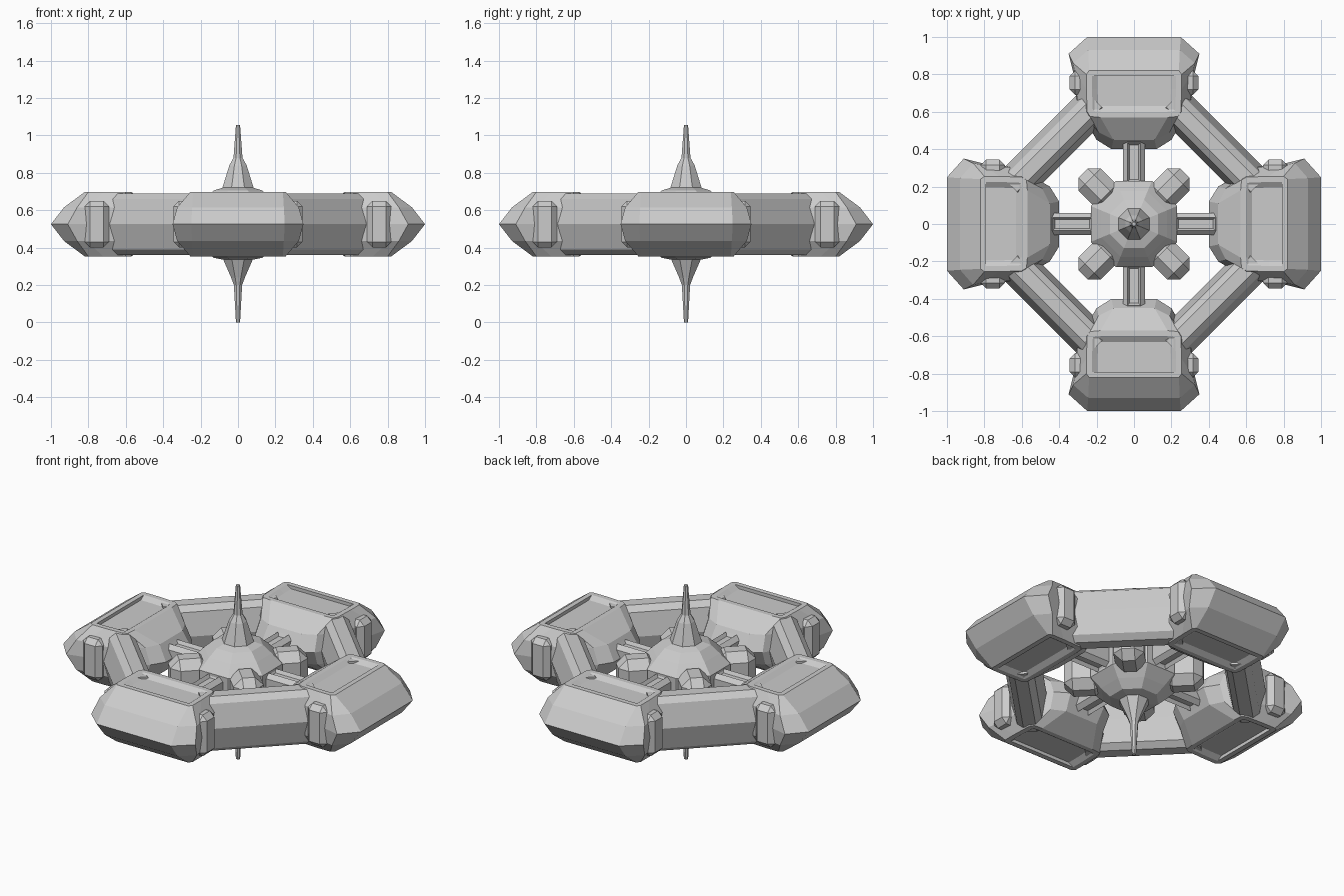
import bpy, bmesh
from math import cos, sin, pi
from mathutils import Matrix, Vector

if "Cube" in bpy.data.objects:
    bpy.data.objects.remove(bpy.data.objects["Cube"])

ZC = 0.525


def finish(name, bm, angle=0):
    bmesh.ops.recalc_face_normals(bm, faces=bm.faces)
    bm.transform(Matrix.Rotation(angle, 4, 'Z'))
    me = bpy.data.meshes.new(name)
    bm.to_mesh(me)
    bm.free()
    ob = bpy.data.objects.new(name, me)
    bpy.context.collection.objects.link(ob)
    return ob


def loft(rings):
    """Skin a stack of equal-length point loops and cap both ends."""
    bm = bmesh.new()
    loops = [[bm.verts.new(p) for p in r] for r in rings]
    n = len(loops[0])
    for a, b in zip(loops, loops[1:]):
        for i in range(n):
            j = (i + 1) % n
            bm.faces.new((a[i], a[j], b[j], b[i]))
    caps = [bm.faces.new(loops[0]), bm.faces.new(loops[-1])]
    bmesh.ops.recalc_face_normals(bm, faces=bm.faces)
    return bm, caps


def mirrored(half, z):
    return [(x, y, z) for x, y in half] + [(-x, y, z) for x, y in reversed(half)]


def inset(bm, faces, thick, depth):
    for f in faces:
        bmesh.ops.inset_region(bm, faces=[f], thickness=thick, depth=depth, use_even_offset=True)


def box(name, size, loc, bevel, angle, groove=0):
    bm = bmesh.new()
    bmesh.ops.create_cube(bm, size=1, matrix=Matrix.Translation(loc) @ Matrix.Diagonal((*size, 1)))
    bmesh.ops.bevel(bm, geom=bm.edges[:], offset=bevel, segments=1, affect='EDGES')
    if groove:
        bm.normal_update()
        inset(bm, [f for f in bm.faces if abs(f.normal.z) > 0.99], 0.012, -groove)
    return finish(name, bm, angle)


# Pod outlines (half width, distance out) at mid height, shoulder and top
MID = [(0.12, 0.40), (0.20, 0.45), (0.305, 0.64), (0.325, 0.81), (0.35, 0.91), (0.25, 1.0)]
SHOULDER = [(0.11, 0.45), (0.19, 0.49), (0.30, 0.62), (0.315, 0.81), (0.325, 0.86), (0.245, 0.93)]
TOP = [(0.18, 0.57), (0.235, 0.575), (0.25, 0.60), (0.255, 0.72), (0.255, 0.80), (0.24, 0.82)]

# Tube cross-section (distance out, height from centre)
TUBE = [(0.705, 0), (0.67, 0.135), (0.635, 0.165), (0.565, 0.165), (0.53, 0.135),
        (0.50, 0), (0.53, -0.135), (0.565, -0.165), (0.635, -0.165), (0.67, -0.135)]

for k in range(4):
    a = k * pi / 2

    # Outer pods with sunken top and bottom panels
    bm, caps = loft([mirrored(TOP, ZC - 0.172), mirrored(SHOULDER, ZC - 0.09), mirrored(MID, ZC),
                     mirrored(SHOULDER, ZC + 0.09), mirrored(TOP, ZC + 0.172)])
    inset(bm, caps, 0.03, 0)
    inset(bm, caps, 0.03, -0.02)
    finish(f"pod_{k}", bm, a)

    # Docking plates on the pod ends
    for s in (-1, 1):
        box(f"pod_end_plate_{k}_{s}", (0.09, 0.13, 0.25), (s * 0.30, 0.755, ZC), 0.03, a)

    # Diagonal connecting tubes
    bm, _ = loft([[(x, d, ZC + z) for d, z in TUBE] for x in (-0.32, 0.32)])
    finish(f"connecting_tube_{k}", bm, a + pi / 4)

    # Spokes between hub and pods, with a slot on top
    box(f"spoke_{k}", (0.12, 0.26, 0.14), (0, 0.33, ZC), 0.025, a, 0.02)

    # Small storage tanks around the hub
    box(f"hub_tank_{k}", (0.17, 0.22, 0.24), (0, 0.275, ZC), 0.05, a + pi / 4)
    box(f"hub_tank_neck_{k}", (0.08, 0.12, 0.10), (0, 0.17, ZC), 0.015, a + pi / 4)


# Central hub and antenna spires, one eight-sided lathe
PROFILE = [(0.012, 0.0), (0.024, 0.20), (0.04, 0.24), (0.085, 0.335), (0.14, 0.345),
           (0.19, 0.39), (0.25, 0.45), (0.25, 0.60), (0.19, 0.66), (0.14, 0.705),
           (0.09, 0.72), (0.05, 0.84), (0.026, 0.88), (0.012, 1.055)]
rings = [[(r * cos(pi / 8 + i * pi / 4), r * sin(pi / 8 + i * pi / 4), z) for i in range(8)]
         for r, z in PROFILE]
bm, _ = loft(rings)
finish("hub_and_spires", bm)
